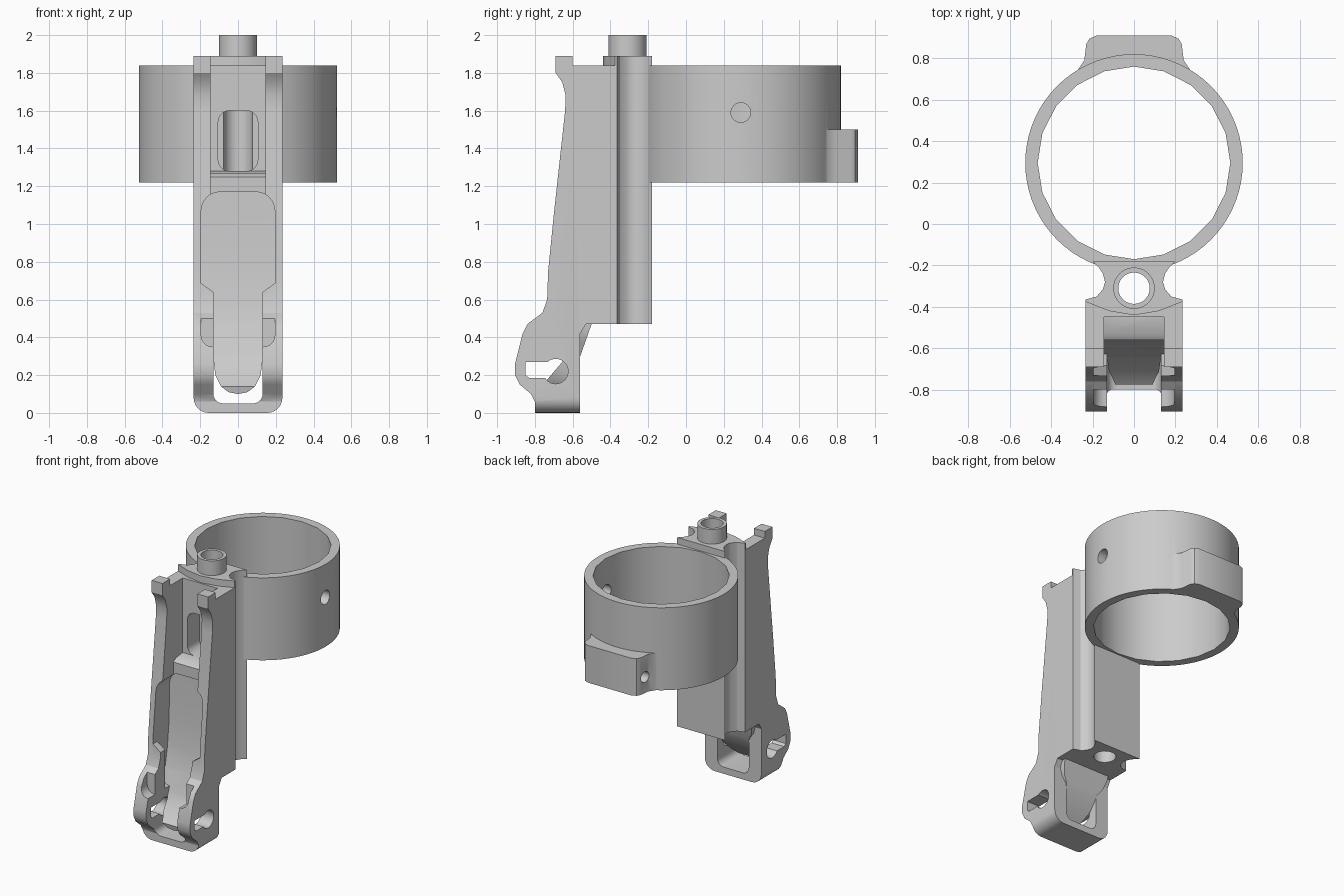
import bpy, bmesh
from math import sin, cos, pi

cube = bpy.data.objects.get("Cube")
if cube:
    bpy.data.objects.remove(cube, do_unlink=True)

PLACE = {"X": lambda a, b, t: (t, a, b),
         "Y": lambda a, b, t: (a, t, b),
         "Z": lambda a, b, t: (a, b, t)}


def prism(name, pts, axis, lo, hi):
    """Closed outline swept along one axis."""
    bm = bmesh.new()
    rows = [[bm.verts.new(PLACE[axis](a, b, t)) for a, b in pts] for t in (lo, hi)]
    bm.faces.new(rows[0])
    bm.faces.new(rows[1][::-1])
    n = len(pts)
    for i in range(n):
        j = (i + 1) % n
        bm.faces.new((rows[0][i], rows[1][i], rows[1][j], rows[0][j]))
    bmesh.ops.recalc_face_normals(bm, faces=bm.faces)
    mesh = bpy.data.meshes.new(name)
    bm.to_mesh(mesh)
    bm.free()
    ob = bpy.data.objects.new(name, mesh)
    bpy.context.collection.objects.link(ob)
    return ob


def circle(a, b, r, n=48):
    return [(a + r * sin(2 * pi * i / n), b + r * cos(2 * pi * i / n)) for i in range(n)]


def round_rect(w, lo, hi, r_low, r_high, steps=6):
    """Rectangle of half width w with rounded lower and upper corners."""
    pts = []
    for sx, z, r, start in ((1, lo, r_low, -90), (1, hi, r_high, 0),
                            (-1, hi, r_high, 90), (-1, lo, r_low, 180)):
        if r == 0:
            pts.append((sx * w, z))
            continue
        cz = z + r if z == lo else z - r
        for i in range(steps + 1):
            t = (start + 90 * i / steps) * pi / 180
            pts.append((sx * (w - r) + r * cos(t), cz + r * sin(t)))
    return pts


def mirrored(half):
    return half + [(-x, b) for x, b in reversed(half) if x > 0]


def combine(ob, tool, op="DIFFERENCE"):
    mod = ob.modifiers.new("bool", "BOOLEAN")
    mod.operation, mod.object, mod.solver = op, tool, "EXACT"
    bpy.ops.object.select_all(action="DESELECT")
    bpy.context.view_layer.objects.active = ob
    ob.select_set(True)
    bpy.ops.object.modifier_apply(modifier=mod.name)
    bpy.data.objects.remove(tool, do_unlink=True)
    return ob


def smooth(ob):
    bpy.ops.object.select_all(action="DESELECT")
    bpy.context.view_layer.objects.active = ob
    ob.select_set(True)
    bpy.ops.object.shade_smooth_by_angle()


# Side outline shared by the frame and its inner pads
SIDE = [(-.69, 1.89), (-.69, 1.8), (-.655, 1.75), (-.637, 1.68), (-.64, 1.6),
        (-.7, 1.05), (-.73, .75), (-.735, .6), (-.76, .53), (-.84, .47),
        (-.865, .42), (-.905, .26), (-.905, .2), (-.88, .15), (-.82, .1),
        (-.8, .06), (-.8, 0), (-.56, 0), (-.56, .42), (-.53, .47), (-.365, .47),
        (-.365, 1.84), (-.6, 1.84), (-.6, 1.89)]

# Frame with rounded foot
frame = prism("channel_frame", SIDE, "X", -.3, .3)
combine(frame, prism("outline", round_rect(.235, 0, 2, .08, 0), "Y", -1.2, 0), "INTERSECT")

# Waisted neck and tube boss
neck = mirrored([(0, -.44), (.12, -.42), (.235, -.375), (.235, -.365), (.18, -.35),
                 (.15, -.315), (.14, -.28), (.15, -.24), (.17, -.21), (.2, -.18)])
combine(frame, prism("neck", neck, "Z", .47, 1.89), "UNION")
combine(frame, prism("boss", circle(0, -.31, .1), "Z", 1.8, 2), "UNION")
combine(frame, prism("bore", circle(0, -.31, .076, 24), "Z", .3, 2.1))

# Channel: upper recess with sloping ledge, then the wide chamber
ledge = [(-1, 1.1), (-.56, 1.1), (-.56, 1.25), (-.53, 1.27), (-.45, 1.28),
         (-.45, 2.1), (-1, 2.1)]
combine(frame, prism("recess", ledge, "X", -.145, .145))
floor = [(-.53, 1.3), (-.54, .8), (-.56, .6), (-.585, .47), (-.655, .27), (-.72, .2)]
chamber = prism("chamber", [(-1, 1.3)] + floor + [(-1, .2)], "X", -.3, .3)
combine(chamber, prism("arch", round_rect(.195, .35, 1.17, .06, .1), "Y", -1.2, 0),
        "INTERSECT")
combine(frame, chamber)

# Foot opening, front slot and pivot holes
combine(frame, prism("foot_opening", round_rect(.13, .05, .465, .05, 0), "Y", -1.2, -.45))
combine(frame, prism("slot", round_rect(.105, 1.28, 1.6, .06, .06), "Y", -.6, -.31))
combine(frame, prism("pivot", circle(-.69, .22, .066, 32), "X", -.4, .4))
combine(frame, prism("pivot_slot", [(-.85, .2), (-.83, .185), (-.7, .185), (-.7, .27),
                                    (-.85, .27)], "X", -.4, .4))
smooth(frame)

# Curved scoop closing the lower channel
scoop = prism("scoop", floor[2:5] + [(-.74, .17), (-.775, .14), (-.765, .1), (-.7, .11),
                                     (-.62, .2), (-.56, .3), (-.5, .47), (-.48, .6)],
              "X", -.3, .3)
tongue = mirrored([(0, .1), (.05, .11), (.09, .14), (.12, .2), (.135, .32),
                   (.17, .37), (.19, .44), (.19, .7)])
combine(scoop, prism("tongue", tongue, "Y", -1, 0), "INTERSECT")
smooth(scoop)

# Inner pads on the two cheeks
for side, s in (("left", 1), ("right", -1)):
    pad = prism(side + "_pad", [(s * .2, .69), (s * .13, .64), (s * .13, .3), (s * .2, .3)],
                "Y", -.8, -.68)
    combine(pad, prism("outline", SIDE, "X", -.3, .3), "INTERSECT")
    smooth(pad)

# Clamp ring with rear tab
ring = prism("clamp_ring", circle(0, .295, .525, 72), "Z", 1.22, 1.84)
tab = mirrored([(.33, .69), (.27, .745), (.24, .79), (.23, .87), (.215, .895), (.18, .91)])
combine(ring, prism("tab", tab, "Z", 1.22, 1.5), "UNION")
combine(ring, prism("ring_bore", circle(0, .295, .465, 20), "Z", 1, 2))
combine(ring, prism("screw_hole", circle(.29, 1.59, .052, 32), "X", .3, .7))
combine(ring, prism("tab_hole", circle(.825, 1.34, .04, 32), "X", -.4, -.05))
smooth(ring)
